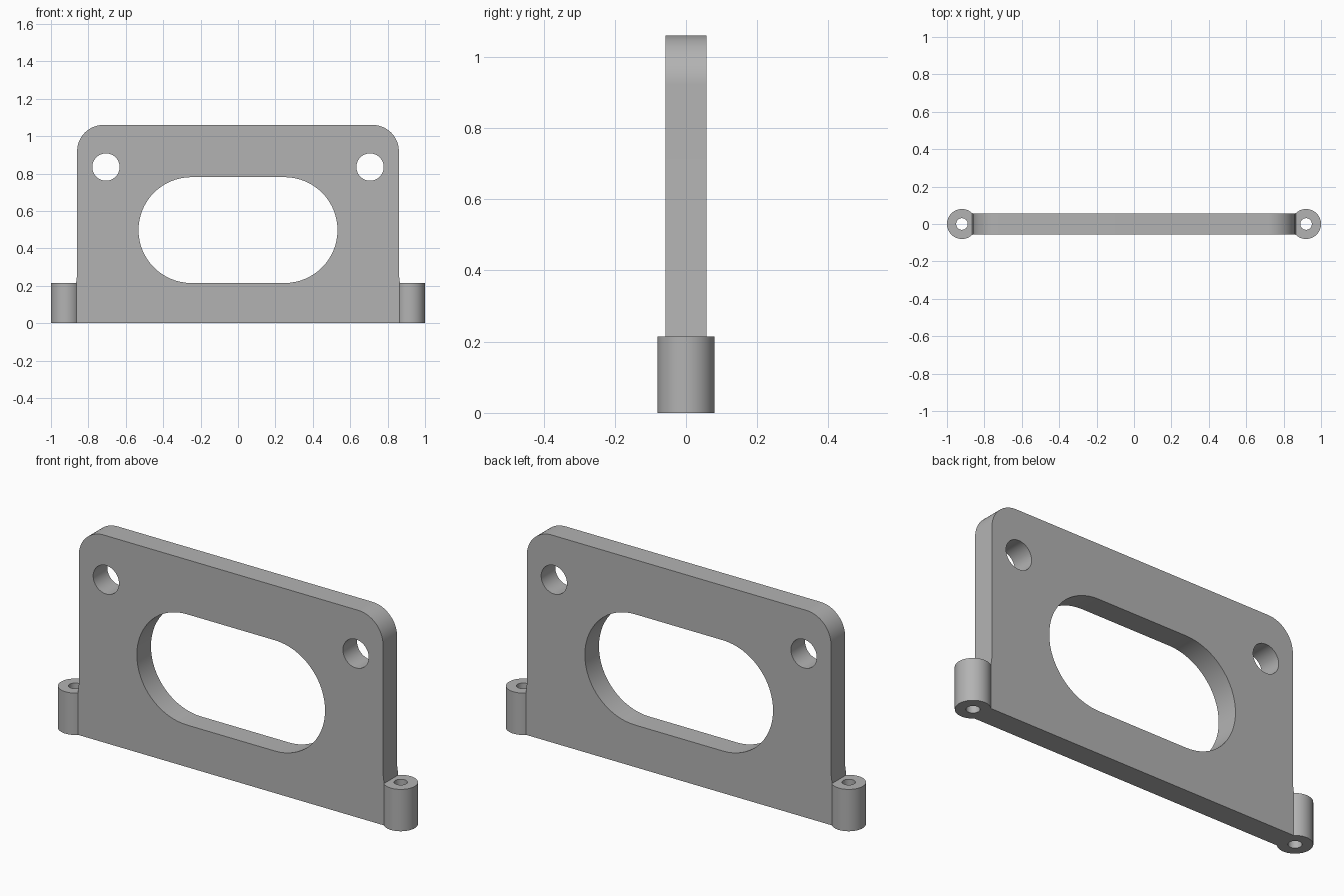
import bpy, bmesh
from math import sin, cos, pi, radians
from mathutils import Matrix

cube = bpy.data.objects.get("Cube")
if cube:
    bpy.data.objects.remove(cube, do_unlink=True)

# Single grey material
grey = bpy.data.materials.new("plain grey")
grey.use_nodes = True
colour = (0.45, 0.45, 0.45, 1)
grey.diffuse_color = colour
grey.node_tree.nodes["Principled BSDF"].inputs["Base Color"].default_value = colour


def arc(cx, cy, r, start, end, steps=16):
    angles = [radians(start + (end - start) * i / steps) for i in range(steps + 1)]
    return [(cx + r * cos(a), cy + r * sin(a)) for a in angles]


def circle(cx, cy, r, steps=48):
    return arc(cx, cy, r, 0, 360, steps)[:-1]


def extruded(name, loops, half_depth, transform):
    """Fill nested outlines, holes included, and give them thickness."""
    curve = bpy.data.curves.new(name, "CURVE")
    curve.dimensions = "2D"
    curve.fill_mode = "BOTH"
    curve.extrude = half_depth
    for loop in loops:
        spline = curve.splines.new("POLY")
        spline.points.add(len(loop) - 1)
        for point, (x, y) in zip(spline.points, loop):
            point.co = (x, y, 0, 1)
        spline.use_cyclic_u = True
    temp = bpy.data.objects.new(name + " outline", curve)
    bpy.context.collection.objects.link(temp)
    bpy.context.view_layer.update()
    mesh = bpy.data.meshes.new_from_object(temp)
    bpy.data.objects.remove(temp, do_unlink=True)

    bm = bmesh.new()
    bm.from_mesh(mesh)
    bmesh.ops.remove_doubles(bm, verts=bm.verts, dist=0.0001)
    bmesh.ops.transform(bm, matrix=transform, verts=bm.verts)
    bmesh.ops.recalc_face_normals(bm, faces=bm.faces)
    bm.to_mesh(mesh)
    bm.free()
    mesh.materials.clear()
    mesh.materials.append(grey)
    obj = bpy.data.objects.new(name, mesh)
    bpy.context.collection.objects.link(obj)
    bpy.ops.object.select_all(action="DESELECT")
    obj.select_set(True)
    bpy.context.view_layer.objects.active = obj
    bpy.ops.object.shade_smooth_by_angle(angle=radians(30))
    return obj


# Upright plate: rounded top corners and a slight flare into the lugs
width, height, corner, lug_height = 0.86, 1.06, 0.14, 0.214
right = [(0.866, 0), (0.866, lug_height), (width, 0.26)]
right += arc(width - corner, height - corner, corner, 0, 90)
outline = right + [(-x, y) for x, y in reversed(right)]

# Stadium window and two bolt holes
slot_r, slot_x, slot_z = 0.283, 0.249, 0.498
slot = arc(slot_x, slot_z, slot_r, -90, 90, 32) + arc(-slot_x, slot_z, slot_r, 90, 270, 32)
holes = [circle(side * 0.706, 0.835, 0.073) for side in (-1, 1)]
extruded("upright_plate", [outline, slot] + holes, 0.057, Matrix.Rotation(pi / 2, 4, "X"))

# Vertical screw lugs at both lower ends
for name, side in (("left_lug", 1), ("right_lug", -1)):
    extruded(name, [circle(side * 0.92, 0, 0.08), circle(side * 0.92, 0, 0.031)],
             lug_height / 2, Matrix.Translation((0, 0, lug_height / 2)))
